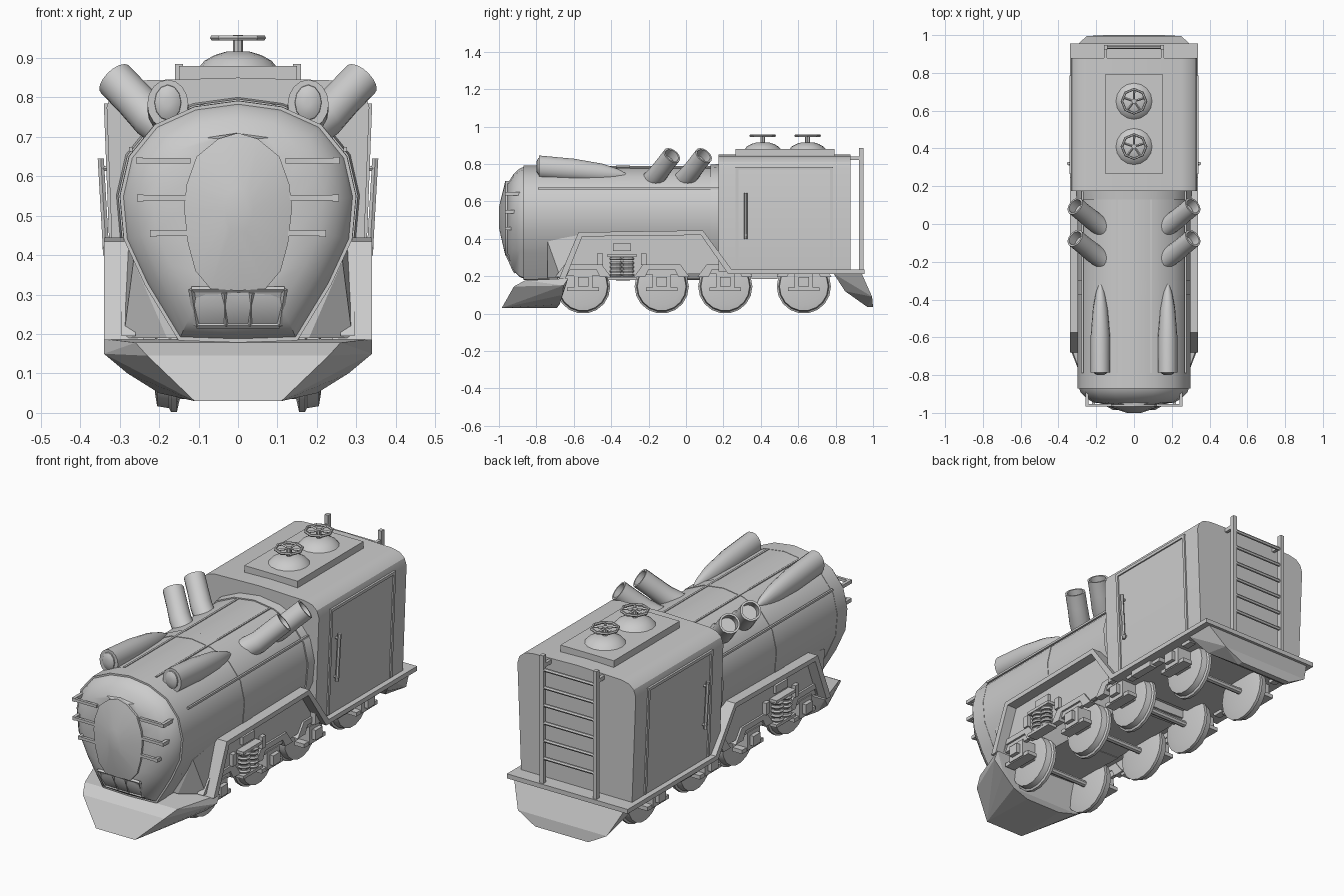
import bpy, bmesh, math
from mathutils import Vector

if "Cube" in bpy.data.objects:
    bpy.data.objects.remove(bpy.data.objects["Cube"])

# ---------- helpers ----------
def finish(name, bm, smooth=True):
    bmesh.ops.remove_doubles(bm, verts=bm.verts, dist=1e-5)
    bmesh.ops.recalc_face_normals(bm, faces=bm.faces)
    me = bpy.data.meshes.new(name)
    bm.to_mesh(me)
    bm.free()
    ob = bpy.data.objects.new(name, me)
    bpy.context.collection.objects.link(ob)
    if smooth:
        bpy.ops.object.select_all(action='DESELECT')
        ob.select_set(True)
        bpy.context.view_layer.objects.active = ob
        bpy.ops.object.shade_smooth_by_angle(angle=math.radians(30))
    return ob

def loft(name, rings, smooth=True, closed=False):
    bm = bmesh.new()
    vs = [[bm.verts.new(p) for p in r] for r in rings]
    n = len(vs[0])
    pairs = list(zip(vs, vs[1:])) + ([(vs[-1], vs[0])] if closed else [])
    for a, b in pairs:
        for i in range(n):
            bm.faces.new((a[i], a[(i+1) % n], b[(i+1) % n], b[i]))
    if not closed:
        bm.faces.new(vs[0])
        bm.faces.new(vs[-1])
    return finish(name, bm, smooth)

def prism(name, prof, x0, x1):
    """Side (y, z) profile extruded along x."""
    return loft(name, [[(x, y, z) for y, z in prof] for x in (x0, x1)], False)

def box(name, lo, hi):
    return prism(name, [(lo[1], lo[2]), (hi[1], lo[2]), (hi[1], hi[2]), (lo[1], hi[2])], lo[0], hi[0])

def side_box(name, s, x0, x1, y0, y1, z0, z1):
    return box(name, (min(s*x0, s*x1), y0, z0), (max(s*x0, s*x1), y1, z1))

def hull(name, pts):
    """Convex solid from points mirrored across x."""
    bm = bmesh.new()
    for x, y, z in pts:
        for s in (1, -1):
            bm.verts.new((s*x, y, z))
    bmesh.ops.convex_hull(bm, input=bm.verts)
    loose = [v for v in bm.verts if not v.link_faces]
    bmesh.ops.delete(bm, geom=loose, context='VERTS')
    return finish(name, bm, False)

def sweep(path, radii, n=16):
    """Circle rings along a path, one radius per point."""
    P = [Vector(p) for p in path]
    rings = []
    for i, p in enumerate(P):
        q = (P[min(i+1, len(P)-1)] - P[max(i-1, 0)]).normalized()
        ref = Vector((0, 0, 1)) if abs(q.z) < .9 else Vector((1, 0, 0))
        u = q.cross(ref).normalized()
        w = q.cross(u)
        rings.append([p + radii[i]*(math.cos(a)*u + math.sin(a)*w)
                      for a in (2*math.pi*k/n for k in range(n))])
    return rings

def rod(name, a, b, r, n=8):
    return loft(name, sweep([a, b], [r, r], n))

def ring(name, c, R, r, n=8):
    rings = []
    for k in range(n):
        a = 2*math.pi*k/n
        d = Vector((math.cos(a), math.sin(a), 0))
        rings.append([Vector(c) + d*(R + r*math.cos(b)) + Vector((0, 0, r*math.sin(b)))
                      for b in (math.pi*j/3 for j in range(6))])
    return loft(name, rings, True, True)

def both(half, y):
    return [(x, y, z) for x, z in half] + [(-x, y, z) for x, z in half[-2:0:-1]]

# ---------- boiler and nose ----------
EGG = [(0, .79), (.11, .775), (.21, .73), (.275, .65), (.298, .55), (.288, .44), (.235, .325), (.15, .185), (0, .18)]
FACE = [(0, .71), (.05, .695), (.105, .65), (.13, .58), (.137, .52), (.127, .43), (.108, .36), (.07, .315), (0, .31)]

def egg(s, y, half=EGG, zc=.5):
    return both([(x*s, zc + (z-zc)*s) for x, z in half], y)

loft("boiler", [egg(1, .2), egg(1, -.82)])
loft("nose", [egg(1.005, -.79), egg(1.005, -.87), egg(.975, -.87), egg(.95, -.89), egg(.85, -.922),
              egg(.72, -.945), both(FACE, -.955)])
loft("nose_dome", [both(FACE, -.94), both(FACE, -.966), egg(.28, -1, FACE, .515)])
loft("boiler_band", [egg(1.008, -.375), egg(1.008, -.3)])
loft("cab_collar", [egg(1.02, .13), egg(1.04, .19)])

# grille below the nose dome
bars = [((-.118, .313), (.118, .313)), ((.118, .313), (.105, .222)), ((.105, .222), (-.105, .222)),
        ((-.105, .222), (-.118, .313)), ((-.035, .305), (-.03, .222)), ((.035, .305), (.03, .222))]
gy = lambda z: -.957 + (.315-z)*.45
for (x0, z0), (x1, z1) in bars:
    rod("grille_bar", (x0, gy(z0), z0), (x1, gy(z1), z1), .008, 4)
hull("grille_back", [(.115, -.957, .312), (.1, -.917, .225), (.115, -.92, .312), (.1, -.89, .225)])

# boiler fittings on both sides
for s in (1, -1):
    for z, x in ((.64, .25), (.545, .248), (.455, .215)):
        side_box("nose_bar", s, .12, x, -.967, -.953, z-.007, z+.007)
        side_box("nose_bar_end", s, x-.008, x+.008, -.967, -.88, z-.009, z+.009)
    pod = []
    for y, z, rx, rz in ((-.785, .787, .037, .05), (-.785, .783, .052, .062), (-.6, .768, .052, .06),
                         (-.45, .752, .04, .05), (-.36, .742, .023, .03), (-.31, .735, .004, .008)):
        pod.append([(s*.178 + rx*math.cos(a), y, z + rz*math.sin(a)) for a in (math.pi*k/8 for k in range(16))])
    loft("lamp_pod", pod)
    loft("lamp_glass", [[(s*.178 + .037*r*math.cos(a), y, .787 + .049*r*math.sin(a))
                         for a in (math.pi*k/6 for k in range(12))]
                        for y, r in ((-.77, 1), (-.79, .9), (-.798, .6), (-.8, .2))])
    for x, z in ((.09, .776), (.272, .668)):
        side_box("boiler_seam", s, x-.005, x+.005, -.79, .18, z-.005, z+.006)
    # curved exhaust pipes with open mouths
    for dy in (0, .17):
        path = [(.13, -.215, .69), (.17, -.185, .712), (.22, -.15, .748), (.265, -.113, .797), (.312, -.075, .846)]
        path = [Vector((s*x, y+dy, z)) for x, y, z in path]
        rings = sweep(path, [.054, .053, .052, .05, .05])
        c, d = path[-1], (path[-1]-path[-2]).normalized()
        lip = [c + (p-c)*.8 for p in rings[-1]]
        loft("exhaust", rings + [lip, [p - d*.05 for p in lip]])

# ---------- cab ----------
CAB = [(0, .85), (.25, .843), (.295, .833), (.322, .81), (.333, .775), (.312, .225), (0, .225)]
loft("cab", [both(CAB, .175), both(CAB, .88)])
side_x = lambda z: .312 + (z-.225)*.038
for s in (1, -1):
    for y0, y1, z0, z1 in ((.265, .28, .24, .785), (.77, .785, .24, .785), (.265, .785, .77, .785)):
        loft("door_frame", [[(s*(side_x(z)+d), y, z) for y, z in ((y0, z0), (y1, z0), (y1, z1), (y0, z1))]
                            for d in (-.01, .007)], False)
    rod("door_handle", (s*.334, .32, .4), (s*.348, .32, .645), .009, 6)
    for z in (.42, .62):
        rod("handle_mount", (s*.31, .32, z), (s*.343, .32, z), .007, 6)
    # ladder
    side_box("ladder_rail", s, .14, .16, .925, .948, .22, .885)
    side_box("ladder_mount", s, .142, .158, .87, .93, .82, .84)
for k in range(6):
    rod("ladder_rung", (-.15, .936, .36+k*.09), (.15, .936, .36+k*.09), .009, 6)

# roof hatch with two valves
hull("roof_hatch", [(.15, .265, .835), (.15, .795, .835), (.15, .265, .88), (.15, .795, .88)])
for y in (.41, .65):
    loft("hatch_dome", [[(r*math.cos(a), y + r*math.sin(a), z) for a in (math.pi*k/8 for k in range(16))]
                        for r, z in ((.1, .875), (.085, .893), (.06, .907), (.03, .916))])
    rod("valve_stem", (0, y, .9), (0, y, .958), .013)
    ring("valve_wheel", (0, y, .951), .064, .007)
    for k in range(5):
        a = 2*math.pi*k/5 + .3
        rod("valve_spoke", (0, y, .951), (.062*math.cos(a), y+.062*math.sin(a), .951), .006, 4)

# ---------- running gear ----------
box("platform", (-.34, .23, .212), (.34, .955, .235))
box("chassis_floor", (-.28, -.66, .265), (.28, .24, .28))
hull("front_ploughshare", [(.34, -.655, .15), (.34, -.63, .188), (.26, -.86, .178), (.23, -.92, .145),
                           (.11, -.985, .03), (.1, -.69, .03), (.2, -.675, .05), (.28, -.66, .1)])
hull("rear_ploughshare", [(.31, .79, .213), (.31, .94, .213), (.25, .995, .09), (.15, 1, .035),
                          (.15, .97, .035), (.24, .85, .12)])
hull("front_apron", [(.18, -.74, .19), (.265, -.74, .385), (.28, -.55, .43), (.28, -.66, .19), (.29, -.67, .19)])
for s in (1, -1):
    prism("fender", [(-.68, .185), (-.575, .435), (.09, .445), (.245, .235), (.27, .235), (.27, .212),
                     (.225, .212), (.08, .42), (-.555, .412), (-.645, .185)], s*.24, s*.34)
    prism("side_skirt", [(-.65, .2), (-.555, .42), (.08, .43), (.225, .215)], s*.265, s*.285)
    # twin coil springs and brackets
    for y in (-.375, -.31):
        for k in range(5):
            ring("spring_coil", (s*.295, y, .205+k*.022), .026, .009, 10)
    side_box("spring_seat", s, .27, .325, -.42, -.265, .18, .195)
    side_box("spring_cap", s, .27, .325, -.42, -.265, .303, .318)
    side_box("spring_plate", s, .27, .3, -.39, -.295, .335, .375)
    for y in (-.46, -.225):
        side_box("frame_bracket", s, .27, .305, y-.015, y+.015, .26, .32)
    side_box("rear_spring", s, .27, .31, .35, .49, .185, .215)

for y in (-.55, -.13, .21, .63):
    rod("axle", (-.25, y, .145), (.25, y, .145), .016)
    for s in (1, -1):
        loft("wheel", sweep([(s*x, y, .145) for x in (.145, .155, .17, .175, .205, .21)],
                            [.1, .145, .145, .135, .13, .1], 18))
        arch = [(-.15, .195), (-.1, .262), (.1, .262), (.15, .195), (.09, .195), (.07, .235), (-.07, .235), (-.09, .195)]
        prism("axle_arch", [(y+a, b) for a, b in arch], s*.26, s*.295)
        side_box("axle_box", s, .2, .29, y-.05, y+.05, .125, .215)
        side_box("axle_cap", s, .28, .31, y-.028, y+.028, .145, .195)
        side_box("axle_tie", s, .23, .285, y-.085, y+.085, .12, .14)
